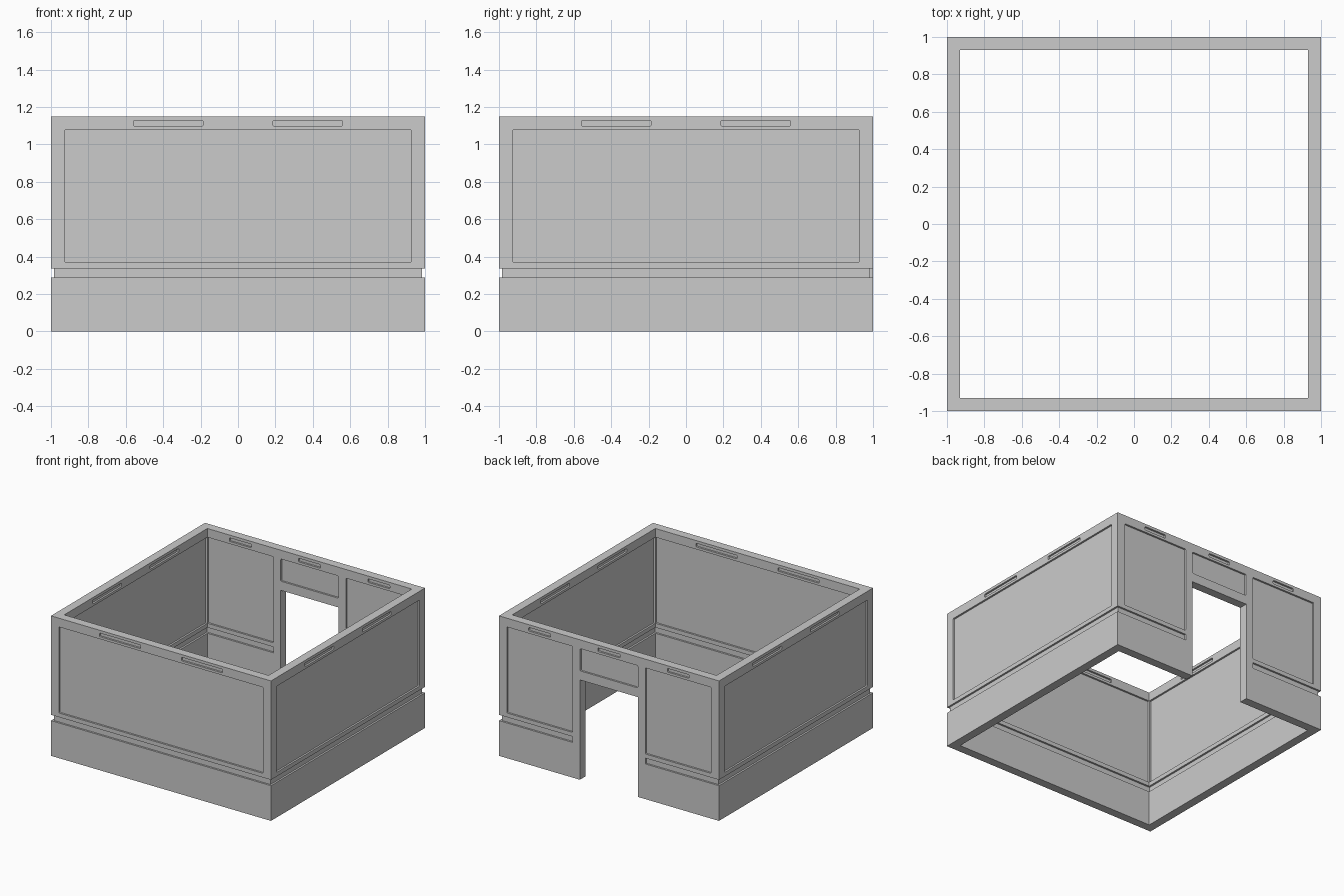
import bpy, bmesh
from math import pi, sin, cos
from mathutils import Matrix

if "Cube" in bpy.data.objects:
    bpy.data.objects.remove(bpy.data.objects["Cube"])

H, INNER, DEPTH = 1.15, 0.929, 0.015
cutters = bpy.data.collections.new("cutters")
bpy.context.scene.collection.children.link(cutters)


def prism(name, u0, u1, z0, z1, y0, y1, angle=0, r=0.0):
    """Rounded rectangle in the wall plane, extruded through the wall thickness, turned to a side."""
    if r:
        pts = []
        for i, (cx, cz) in enumerate([(u1 - r, z1 - r), (u0 + r, z1 - r), (u0 + r, z0 + r), (u1 - r, z0 + r)]):
            for k in range(3):
                a = i * pi / 2 + k * pi / 4
                pts.append((cx + r * cos(a), cz + r * sin(a)))
    else:
        pts = [(u1, z1), (u0, z1), (u0, z0), (u1, z0)]
    bm = bmesh.new()
    face = bm.faces.new([bm.verts.new((u, y0, z)) for u, z in pts])
    ext = bmesh.ops.extrude_face_region(bm, geom=[face])
    bmesh.ops.translate(bm, vec=(0, y1 - y0, 0), verts=[g for g in ext["geom"] if isinstance(g, bmesh.types.BMVert)])
    bmesh.ops.transform(bm, matrix=Matrix.Rotation(angle, 4, "Z"), verts=bm.verts)
    bmesh.ops.recalc_face_normals(bm, faces=bm.faces)
    me = bpy.data.meshes.new(name)
    bm.to_mesh(me)
    bm.free()
    return bpy.data.objects.new(name, me)


def cutter(name, *args, **kw):
    ob = prism(name, *args, **kw)
    cutters.objects.link(ob)
    ob.hide_render = True
    ob.hide_set(True)


def recess(name, u0, u1, z0, z1, angle, r=0.007):
    """Shallow recess on both the outer and inner face of one wall."""
    cutter(name + "_outer", u0, u1, z0, z1, -1.1, -1 + DEPTH, angle=angle, r=r)
    lim = INNER + DEPTH if r == 0 else INNER - 0.001
    cutter(name + "_inner", max(u0, -lim), min(u1, lim), z0, z1, -INNER - DEPTH, -INNER + 0.04, angle=angle, r=r)


# room shell
walls = prism("walls", -1, 1, 0, H, -1, 1)
bpy.context.scene.collection.objects.link(walls)
cutter("room_void", -INNER, INNER, -0.1, H + 0.1, -INNER, INNER)

# three plain walls: front, right, left
for angle in (0, pi / 2, -pi / 2):
    recess("panel", -0.928, 0.928, 0.371, 1.078, angle)
    recess("groove", -1.1, 1.1, 0.289, 0.337, angle, r=0)
    for s in (-1, 1):
        recess("slot", s * 0.372 - 0.187, s * 0.372 + 0.187, 1.098, 1.127, angle)

# back wall with doorway
cutter("doorway", -0.265, 0.265, -0.1, 0.82, -1.1, -0.85, angle=pi)
recess("door_panel", -0.262, 0.262, 0.895, 1.078, pi)
for a, b in ((-0.928, -0.33), (0.33, 0.928)):
    recess("back_panel", a, b, 0.371, 1.078, pi)
for a, b in ((-1.1, -0.33), (0.33, 1.1)):
    recess("back_groove", a, b, 0.289, 0.337, pi, r=0)
for c in (-0.63, 0, 0.63):
    recess("back_slot", c - 0.1, c + 0.1, 1.098, 1.127, pi)

# carve every recess, then drop the cutters
for c in cutters.objects:
    m = walls.modifiers.new(c.name, "BOOLEAN")
    m.operation, m.solver, m.object = "DIFFERENCE", "EXACT", c
bpy.context.view_layer.update()
deps = bpy.context.evaluated_depsgraph_get()
carved = bpy.data.meshes.new_from_object(walls.evaluated_get(deps))
walls.modifiers.clear()
walls.data = carved
for c in list(cutters.objects):
    bpy.data.objects.remove(c)
bpy.data.collections.remove(cutters)
